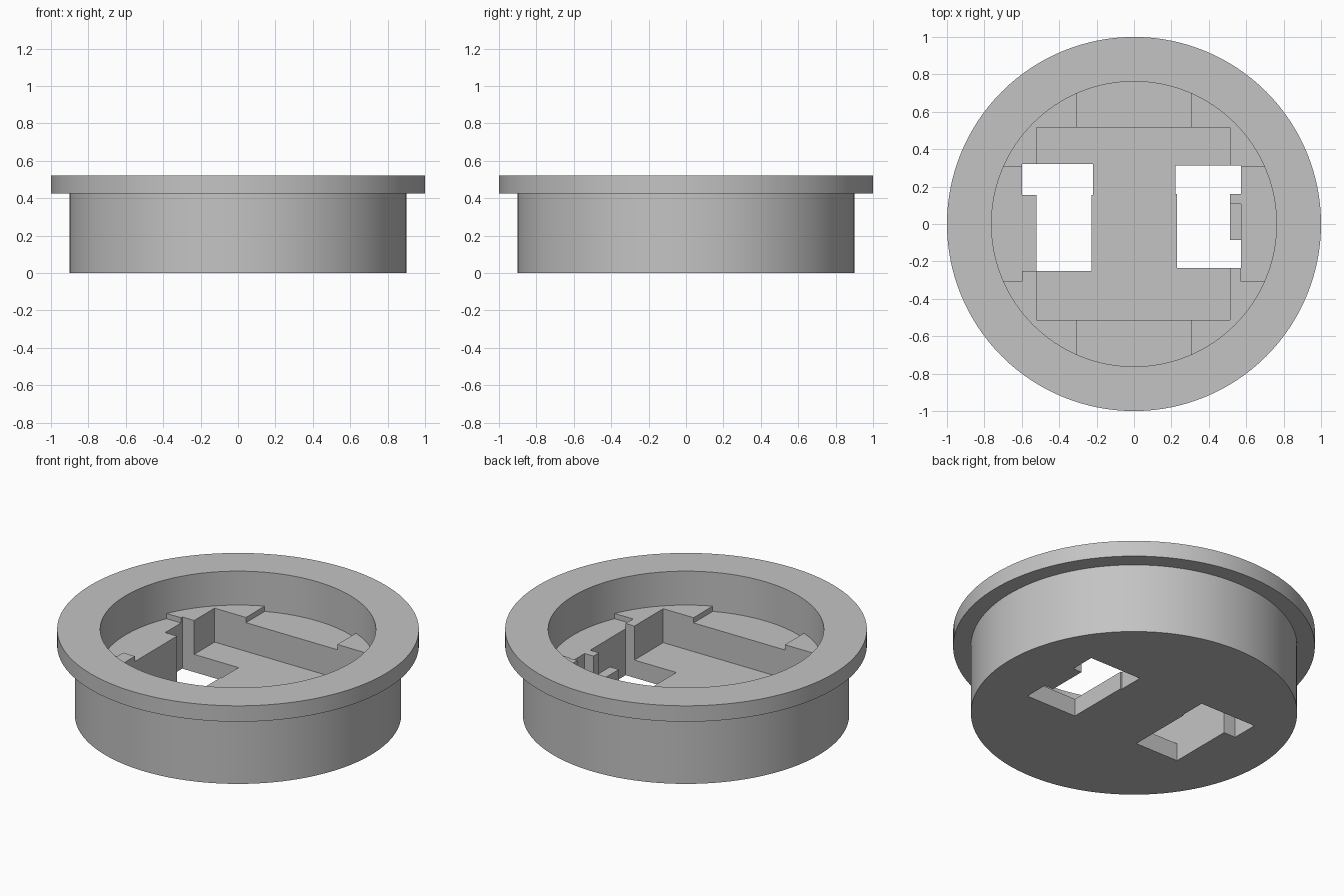
import bpy, bmesh, math
from mathutils import Matrix, Vector

cube = bpy.data.objects.get("Cube")
if cube:
    bpy.data.objects.remove(cube, do_unlink=True)

TOP, CORNER, CHANNEL, FLOOR = 0.522, 0.315, 0.283, 0.108
WEST, EAST, SOUTH, NORTH = -0.52, 0.513, -0.513, 0.517


def make(name, bm):
    mesh = bpy.data.meshes.new(name)
    bm.to_mesh(mesh)
    bm.free()
    obj = bpy.data.objects.new(name, mesh)
    bpy.context.collection.objects.link(obj)
    return obj


def disc(name, radius, z0, z1):
    bm = bmesh.new()
    bmesh.ops.create_cone(bm, cap_ends=True, segments=128, radius1=radius, radius2=radius,
                          depth=z1 - z0, matrix=Matrix.Translation((0, 0, (z0 + z1) / 2)))
    return make(name, bm)


def box(name, x0, x1, y0, y1, z0, z1):
    bm = bmesh.new()
    bmesh.ops.create_cube(bm, size=1)
    low, high = Vector((x0, y0, z0)), Vector((x1, y1, z1))
    bmesh.ops.scale(bm, vec=high - low, verts=bm.verts)
    bmesh.ops.translate(bm, vec=(low + high) / 2, verts=bm.verts)
    return make(name, bm)


def combine(target, tool, operation="DIFFERENCE"):
    mod = target.modifiers.new("combine", "BOOLEAN")
    mod.operation, mod.solver, mod.object = operation, "EXACT", tool
    bpy.context.view_layer.objects.active = target
    bpy.ops.object.modifier_apply(modifier=mod.name)
    bpy.data.objects.remove(tool, do_unlink=True)


# Round body with a wider top flange
body = disc("flanged_socket", 0.902, 0, 0.48)
combine(body, disc("flange", 1.0, 0.425, TOP), "UNION")

# Bowl cutter: deep channels on four sides, shallower at the corners
bowl = disc("bowl_cutter", 0.762, CHANNEL, 0.7)
for sx in (-1, 1):
    for sy in (-1, 1):
        xs, ys = sorted((sx * 0.308, sx * 0.9)), sorted((sy * 0.308, sy * 0.9))
        combine(bowl, box("corner", *xs, *ys, 0.2, CORNER))
combine(bowl, box("corner_tab", -0.6, -0.4, -0.4, -0.25, 0.2, CORNER))
combine(bowl, box("corner_tab", 0.4, 0.572, -0.4, -0.235, 0.2, CORNER))
combine(body, bowl)

# Square pocket and the small recess beside it
combine(body, box("pocket", WEST, EAST, SOUTH, NORTH, FLOOR, 0.4))
combine(body, box("recess", 0.45, 0.572, -0.085, 0.107, FLOOR, 0.4))

# Openings right through the floor
openings = [
    (-0.6, -0.22, 0.155, 0.32),
    (WEST, -0.227, -0.25, 0.18),
    (0.222, 0.572, 0.16, 0.314),
    (0.23, EAST, -0.235, 0.18),
    (0.45, 0.572, -0.235, -0.085),
]
for area in openings:
    combine(body, box("opening", *area, -0.1, 0.4))

# Plain grey finish
grey = bpy.data.materials.new("plain_grey")
grey.use_nodes = True
colour = (0.55, 0.55, 0.55, 1)
grey.diffuse_color = colour
grey.node_tree.nodes["Principled BSDF"].inputs["Base Color"].default_value = colour
body.data.materials.clear()
body.data.materials.append(grey)

bpy.ops.object.select_all(action="DESELECT")
body.select_set(True)
bpy.context.view_layer.objects.active = body
bpy.ops.object.shade_smooth_by_angle(angle=math.radians(30))
